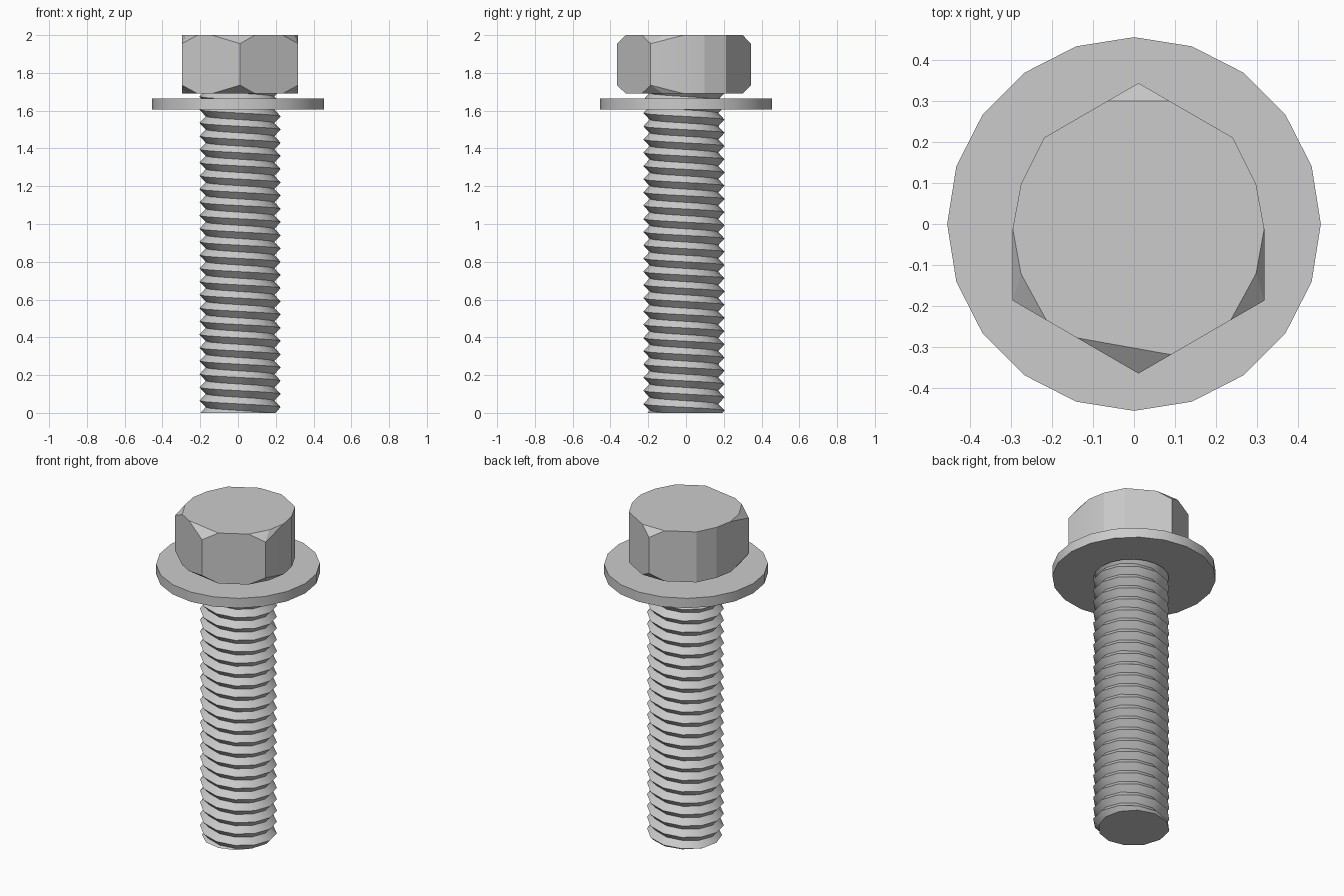
import bpy, bmesh
from math import cos, sin, pi, radians
from mathutils import Vector

if "Cube" in bpy.data.objects:
    bpy.data.objects.remove(bpy.data.objects["Cube"])

CX, CY = 0.011, -0.011          # bolt axis

steel = bpy.data.materials.new("dark_steel")
steel.diffuse_color = (0.56, 0.56, 0.56, 1)
steel.use_nodes = True
steel.node_tree.nodes["Principled BSDF"].inputs["Base Color"].default_value = steel.diffuse_color


def finish(bm, name, angle):
    bmesh.ops.recalc_face_normals(bm, faces=bm.faces[:])
    me = bpy.data.meshes.new(name)
    bm.to_mesh(me)
    bm.free()
    me.materials.append(steel)
    ob = bpy.data.objects.new(name, me)
    bpy.context.collection.objects.link(ob)
    bpy.ops.object.select_all(action='DESELECT')
    ob.select_set(True)
    bpy.context.view_layer.objects.active = ob
    bpy.ops.object.shade_smooth_by_angle(angle=radians(angle))
    return ob


def cut(bm, co, no):
    """Slice away everything on the +no side and cap the opening."""
    geom = bm.verts[:] + bm.edges[:] + bm.faces[:]
    bmesh.ops.bisect_plane(bm, geom=geom, plane_co=co, plane_no=no,
                           dist=1e-5, clear_outer=True)
    rim = [e for e in bm.edges if e.is_boundary]
    if rim:
        bmesh.ops.holes_fill(bm, edges=rim, sides=0)


# threaded shank: crest and root helices joined into a continuous strip
N, PITCH, R_CREST, R_ROOT = 12, 0.07, 0.215, 0.182
HAND = -1                       # the ridges fall towards the right
Z_START, TURNS = -0.18, 29
bm = bmesh.new()
crest, root = [], []
for n in range(N * TURNS):
    a = HAND * 2 * pi * n / N
    z = Z_START + PITCH * n / N
    crest.append(bm.verts.new((CX + R_CREST * cos(a), CY + R_CREST * sin(a), z)))
    root.append(bm.verts.new((CX + R_ROOT * cos(a), CY + R_ROOT * sin(a), z + PITCH / 2)))
for n in range(N * (TURNS - 1) - 1):
    bm.faces.new((crest[n], crest[n + 1], root[n + 1], root[n]))
    bm.faces.new((root[n], root[n + 1], crest[n + 1 + N], crest[n + N]))
bmesh.ops.delete(bm, geom=[v for v in bm.verts if not v.link_faces], context='VERTS')
for z, up in ((1.7, 1), (0, -1)):
    geom = bm.verts[:] + bm.edges[:] + bm.faces[:]
    bmesh.ops.bisect_plane(bm, geom=geom, plane_co=(0, 0, z), plane_no=(0, 0, up),
                           clear_outer=True)
bmesh.ops.holes_fill(bm, edges=[e for e in bm.edges if e.is_boundary], sides=0)
finish(bm, "threaded_shank", 30)

# hexagonal head with its two rear side corners trimmed
Z0, Z1 = 1.69, 2.0
half = [(0.307, -0.176), (0.307, 0.0), (0.287, 0.108), (0.23, 0.222)]
outline = ([(0, -0.354)] + half + [(0, 0.355)] + [(-x, y) for x, y in reversed(half)])
bm = bmesh.new()
base = bm.faces.new([bm.verts.new((CX + x, CY + y, Z0)) for x, y in outline])
ext = bmesh.ops.extrude_face_region(bm, geom=[base], use_keep_orig=True)
for v in ext["geom"]:
    if isinstance(v, bmesh.types.BMVert):
        v.co.z = Z1
bmesh.ops.recalc_face_normals(bm, faces=bm.faces[:])

# corner chamfers: two points on the flat plus the corner they trim
chamfers = [((-0.075, 0.311), (0.075, 0.311), (0, 0.355)),
            ((-0.15, -0.267), (0.08, -0.308), (0, -0.354))]
for s in (-1, 1):
    corner = (s * 0.307, -0.176)
    chamfers += [((s * 0.307, 0.0), (s * 0.287, -0.11), corner),
                 ((s * 0.287, -0.11), (s * 0.227, -0.22), corner)]
for z, drop in ((Z1, -0.045), (Z0, 0.045)):
    for a, b, c in chamfers:
        pa = Vector((CX + a[0], CY + a[1], z))
        pb = Vector((CX + b[0], CY + b[1], z))
        pc = Vector((CX + c[0], CY + c[1], z + drop))
        no = (pb - pa).cross(pc - pa).normalized()
        if no.dot(pa - Vector((CX, CY, 1.845))) < 0:
            no = -no
        cut(bm, pa, no)
finish(bm, "hex_head", 14)

# flat washer, a 20-sided ring fitted closely round the shank
SIDES = 20
profile = [(0.456, 1.605, 0), (0.456, 1.665, 0), (0.21, 1.665, 1), (0.21, 1.605, 1)]
bm = bmesh.new()
rings = [[bm.verts.new((r * cos(2 * pi * i / SIDES) + CX * k,
                        r * sin(2 * pi * i / SIDES) + CY * k, z))
          for i in range(SIDES)] for r, z, k in profile]
for k in range(4):
    p, q = rings[k], rings[(k + 1) % 4]
    for i in range(SIDES):
        j = (i + 1) % SIDES
        bm.faces.new((p[i], p[j], q[j], q[i]))
finish(bm, "washer", 30)
